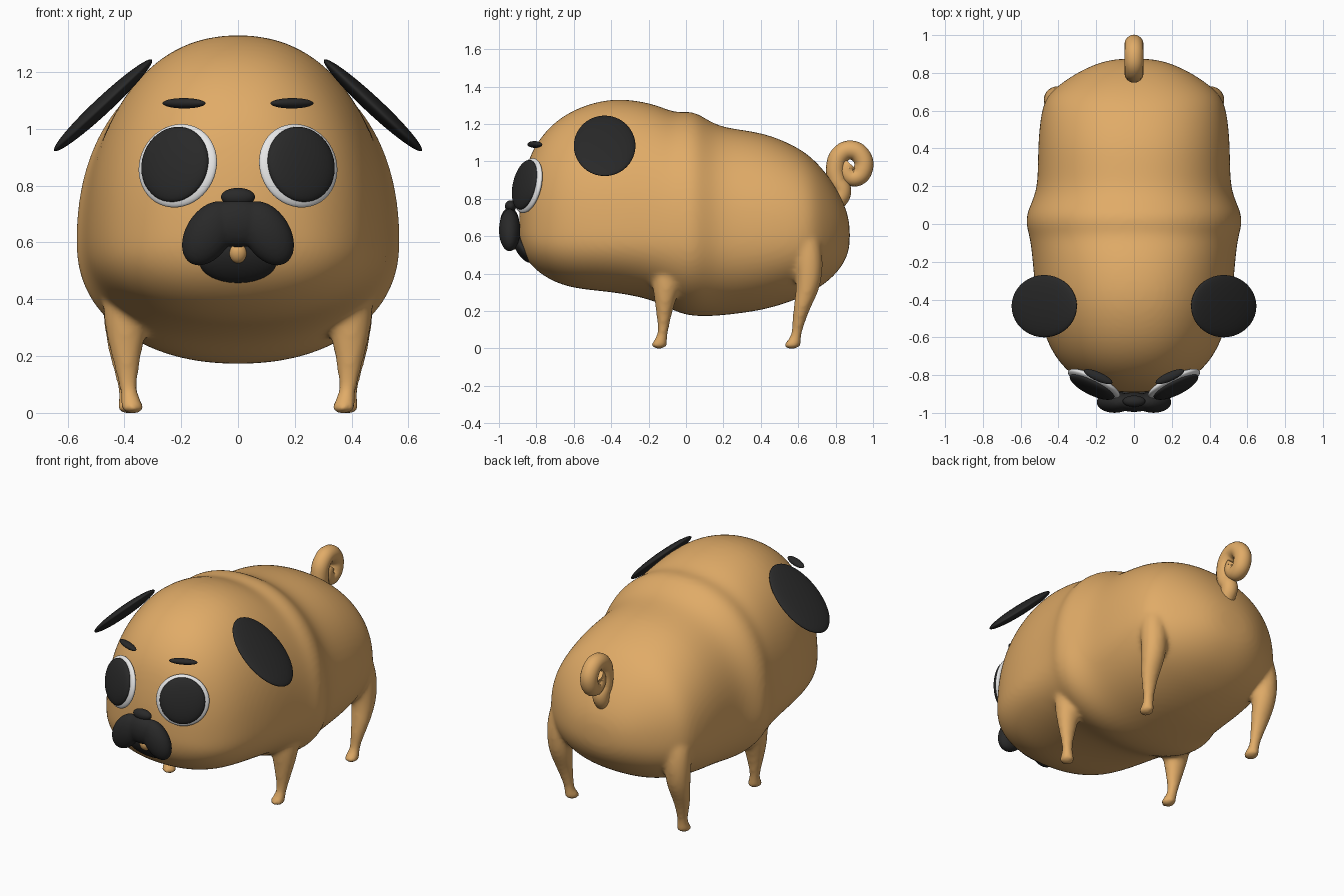
import bpy, bmesh, math
from mathutils import Matrix, Euler, Vector

if "Cube" in bpy.data.objects:
    bpy.data.objects.remove(bpy.data.objects["Cube"])


def material(name, rgb):
    m = bpy.data.materials.new(name)
    m.diffuse_color = (*rgb, 1)
    m.use_nodes = True
    m.node_tree.nodes["Principled BSDF"].inputs["Base Color"].default_value = m.diffuse_color
    return m


TAN = material("tan_fur", (0.75, 0.41, 0.137))
BLACK = material("soft_black", (0.022, 0.022, 0.022))
WHITE = material("eye_white", (0.8, 0.8, 0.8))


def finish(name, bm, mat):
    bmesh.ops.recalc_face_normals(bm, faces=bm.faces)
    for f in bm.faces:
        f.smooth = True
    me = bpy.data.meshes.new(name)
    bm.to_mesh(me)
    bm.free()
    me.materials.append(mat)
    ob = bpy.data.objects.new(name, me)
    bpy.context.collection.objects.link(ob)
    return ob


def add_ellipsoid(bm, loc, size, rot=(0, 0, 0)):
    r = Euler([math.radians(a) for a in rot]).to_matrix()
    bmesh.ops.create_uvsphere(bm, u_segments=40, v_segments=24, radius=1,
                              matrix=Matrix.LocRotScale(Vector(loc), r, Vector(size)))


def ellipsoid(name, loc, size, rot=(0, 0, 0), mat=BLACK):
    bm = bmesh.new()
    add_ellipsoid(bm, loc, size, rot)
    return finish(name, bm, mat)


def pair(name, loc, size, rot, mat=BLACK):
    for side, s in (("left", -1), ("right", 1)):
        ellipsoid(f"{name}_{side}", (s * loc[0], loc[1], loc[2]), size,
                  (rot[0], s * rot[1], s * rot[2]), mat)


def skin(bm, rings):
    loops = [[bm.verts.new(p) for p in ring] for ring in rings]
    n = len(loops[0])
    for a, b in zip(loops, loops[1:]):
        for i in range(n):
            j = (i + 1) % n
            bm.faces.new((a[i], a[j], b[j], b[i]))
    bm.faces.new(loops[0])
    bm.faces.new(loops[-1])


def super_pt(t, e):
    c, s = math.cos(t), math.sin(t)
    return (math.copysign(abs(c) ** e, c), math.copysign(abs(s) ** e, s))


def fuse(ob, voxel, iterations, subdiv):
    if subdiv:
        ob.modifiers.new("round", 'SUBSURF').levels = subdiv
        ob.modifiers["round"].render_levels = subdiv
    r = ob.modifiers.new("union", 'REMESH')
    r.mode, r.voxel_size, r.use_smooth_shade = 'VOXEL', voxel, True
    s = ob.modifiers.new("blend", 'SMOOTH')
    s.factor, s.iterations = 0.5, iterations


# Head and torso: egg sections along y (y, half width, bottom, widest, top)
TORSO = [
    (-.892, .04, .62, .66, .70), (-.884, .13, .53, .64, .83), (-.85, .245, .47, .62, .995),
    (-.80, .33, .415, .6, 1.10), (-.72, .41, .36, .6, 1.20), (-.6, .475, .317, .6, 1.285),
    (-.4, .523, .302, .6, 1.347), (-.2, .538, .266, .6, 1.32), (-.1, .55, .218, .6, 1.28),
    (-.05, .56, .194, .6, 1.265), (0, .575, .178, .6, 1.27), (.06, .57, .17, .6, 1.263),
    (.13, .536, .17, .6, 1.213), (.22, .51, .177, .6, 1.178), (.42, .512, .202, .6, 1.158),
    (.6, .494, .262, .6, 1.078), (.68, .462, .305, .6, 1.015), (.74, .395, .343, .6, .95),
    (.8, .305, .395, .6, .865), (.855, .19, .47, .6, .755), (.877, .08, .55, .6, .66)]
# Leg sections (x, y, z, x radius, y radius)
FRONT_LEG = [
    (.37, -.145, -.002, .03, .03), (.37, -.145, .012, .045, .047), (.375, -.14, .035, .04, .039),
    (.385, -.125, .07, .029, .027), (.39, -.12, .13, .038, .033), (.395, -.115, .22, .058, .049),
    (.395, -.105, .32, .08, .075), (.39, -.09, .45, .09, .1), (.37, -.06, .65, .08, .09)]
HIND_LEG = [
    (.385, .565, -.002, .03, .035), (.385, .565, .012, .045, .051), (.385, .575, .035, .038, .04),
    (.39, .59, .07, .029, .027), (.395, .60, .13, .038, .033), (.405, .62, .22, .055, .047),
    (.405, .655, .32, .07, .066), (.405, .66, .45, .08, .078), (.395, .64, .6, .08, .08),
    (.34, .60, .74, .06, .06)]

bm = bmesh.new()
rings = []
for y, w, zb, zm, zt in TORSO:
    ring = []
    for i in range(32):
        px, pz = super_pt(math.tau * i / 32, 2 / 2.2)
        ring.append((w * px, y, zm + pz * ((zt - zm) if pz > 0 else (zm - zb))))
    rings.append(ring)
skin(bm, rings)
for leg in (FRONT_LEG, HIND_LEG):
    for s in (-1, 1):
        skin(bm, [[(s * (x + rx * math.cos(math.tau * i / 16)),
                    y + ry * math.sin(math.tau * i / 16), z) for i in range(16)]
                  for x, y, z, rx, ry in leg])
fuse(finish("body_and_legs", bm, TAN), .013, 10, 2)

# Curled tail: tapered tube along a spiral (y, z, thickness)
TAIL = [(.80, .77, .9), (.835, .84, .95), (.808, .9, 1), (.80, .97, 1), (.825, 1.035, 1),
        (.88, 1.06, 1), (.935, 1.03, 1), (.948, .96, 1), (.91, .915, .95), (.872, .925, .9),
        (.862, .965, .85), (.88, .985, .8)]
cu = bpy.data.curves.new("tail", 'CURVE')
cu.dimensions = '3D'
cu.bevel_depth, cu.bevel_resolution, cu.use_fill_caps = .051, 6, True
sp = cu.splines.new('BEZIER')
sp.bezier_points.add(len(TAIL) - 1)
for p, (y, z, r) in zip(sp.bezier_points, TAIL):
    p.co, p.radius = (0, y, z), r
    p.handle_left_type = p.handle_right_type = 'AUTO'
sp.use_smooth = True
cu.materials.append(TAN)
bpy.context.collection.objects.link(bpy.data.objects.new("tail", cu))

# Ears, eyes and brows
pair("ear", (.475, -.435, 1.083), (.235, .165, .03), (0, 43, 0))
pair("eye", (.212, -.845, .87), (.152, .034, .15), (-12, 0, 26), WHITE)
pair("pupil", (.222, -.862, .875), (.13, .034, .135), (-12, 0, 26))
pair("brow", (.19, -.808, 1.09), (.082, .024, .018), (-10, 0, 24))

# Muzzle: two drooping lobes joined by a bridge
bm = bmesh.new()
for s in (-1, 1):
    add_ellipsoid(bm, (s * .103, -.943, .632), (.081, .057, .124), (0, -s * 32, 0))
add_ellipsoid(bm, (0, -.943, .668), (.11, .052, .085))
fuse(finish("muzzle", bm, BLACK), .008, 5, 0)

# Nose, lower jaw and the small patch in the open mouth
ellipsoid("nose", (0, -.938, .76), (.06, .03, .032))
ellipsoid("lower_jaw", (0, -.87, .53), (.135, .036, .083), (33, 0, 0))
ellipsoid("mouth_patch", (0, -.914, .562), (.031, .025, .036), (20, 0, 0), TAN)
